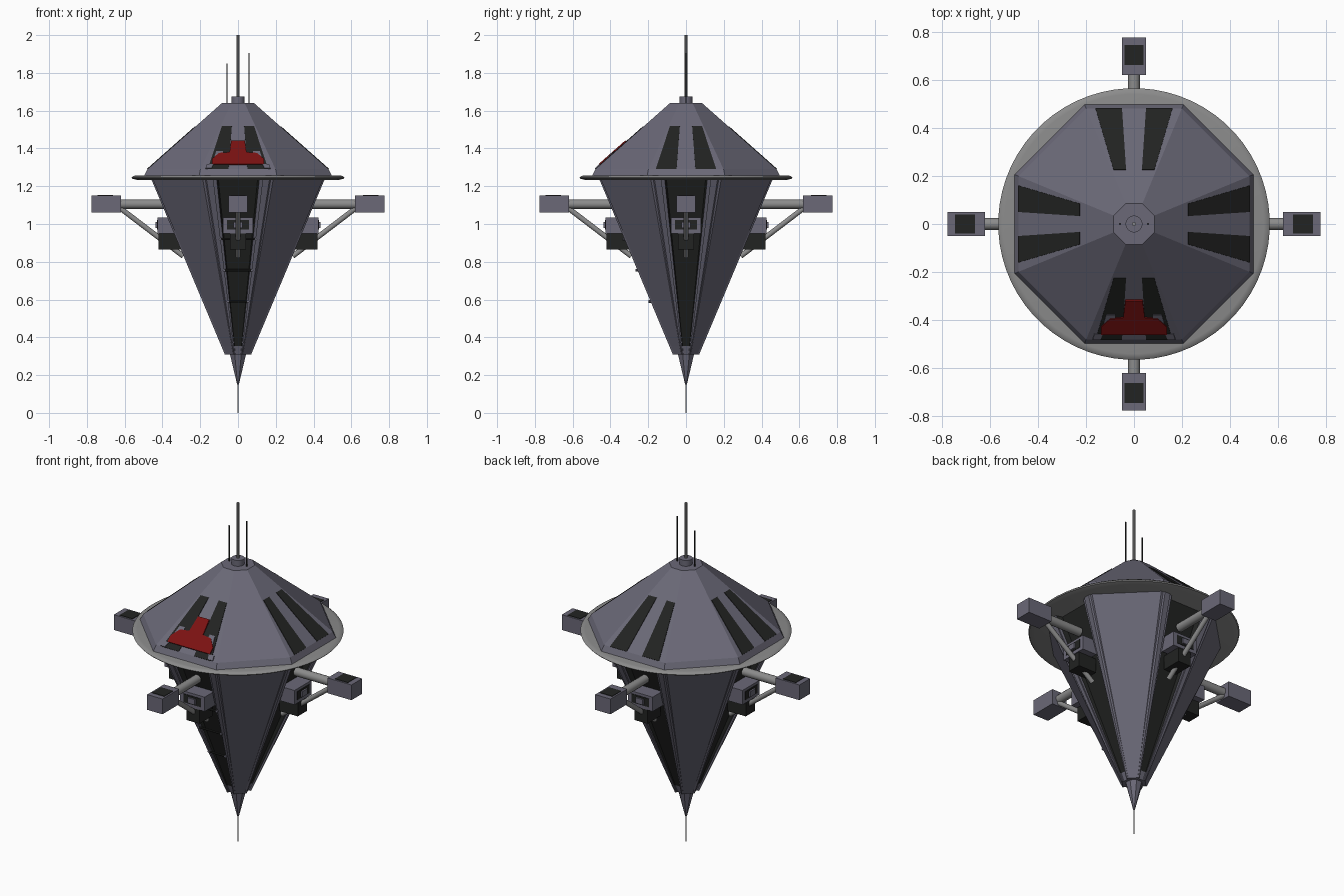
import bpy, bmesh, math
from mathutils import Matrix, Vector

if "Cube" in bpy.data.objects:
    bpy.data.objects.remove(bpy.data.objects["Cube"])


def material(name, rgb):
    m = bpy.data.materials.new(name)
    m.diffuse_color = (*rgb, 1)
    m.use_nodes = True
    m.node_tree.nodes["Principled BSDF"].inputs["Base Color"].default_value = m.diffuse_color
    return m


HULL = material("slate hull", (0.145, 0.14, 0.185))
DARK = material("dark recess", (0.016, 0.017, 0.016))
GREY = material("pale metal", (0.26, 0.26, 0.26))
RED = material("deep red", (0.2, 0.006, 0.006))


def mesh(name, verts, faces, mats, side=0, smooth=False, dark=None):
    """Make an object; side turns a front-facing part to another quarter."""
    bm = bmesh.new()
    vs = [bm.verts.new(v) for v in verts]
    for i, f in enumerate(faces):
        face = bm.faces.new([vs[j] for j in f])
        face.smooth = smooth
        if dark and dark(i):
            face.material_index = 1
    bmesh.ops.recalc_face_normals(bm, faces=bm.faces)
    bm.transform(Matrix.Rotation(side * math.pi / 2, 4, 'Z'))
    me = bpy.data.meshes.new(name)
    bm.to_mesh(me)
    bm.free()
    for m in mats:
        me.materials.append(m)
    ob = bpy.data.objects.new(name, me)
    bpy.context.collection.objects.link(ob)
    if smooth:
        me.set_sharp_from_angle(angle=math.radians(35))
    return ob


def loft(name, rings, mats, **kw):
    """Skin a stack of equal rings and cap both ends."""
    n = len(rings[0])
    verts = [p for r in rings for p in r]
    faces = [(k * n + i, k * n + (i + 1) % n, (k + 1) * n + (i + 1) % n, (k + 1) * n + i)
             for k in range(len(rings) - 1) for i in range(n)]
    faces += [tuple(range(n)), tuple(range(len(verts) - n, len(verts)))]
    return mesh(name, verts, faces, mats, **kw)


def lathe(name, profile, mat, n, x=0, smooth=False):
    rings = [[(x + r * math.cos(2 * math.pi * (i + .5) / n),
               r * math.sin(2 * math.pi * (i + .5) / n), z) for i in range(n)]
             for r, z in profile]
    return loft(name, rings, [mat], smooth=smooth)


def box(name, t, r, z, mat, side):
    """Box spanning -t..t sideways, r outward and z upward."""
    rings = [[(-t, -r[0], h), (t, -r[0], h), (t, -r[1], h), (-t, -r[1], h)] for h in z]
    return loft(name, rings, [mat], side=side)


def tube(name, a, b, radius, mat, side, n=14):
    a, b = Vector(a), Vector(b)
    q = (b - a).to_track_quat('Z', 'Y')
    rings = [[p + q @ Vector((radius * math.cos(2 * math.pi * i / n),
                              radius * math.sin(2 * math.pi * i / n), 0))
              for i in range(n)] for p in (a, b)]
    return loft(name, rings, [mat], side=side, smooth=True)


def roof_plate(name, outline, mat, side, lift=.003):
    """Thin plate lying on a sloping roof face; outline is (sideways, outward)."""
    rings = [[(t, -r - h * .66, 1.64 - (r - .085) * .886 + h * .75) for t, r in outline]
             for h in (-.003, lift)]
    return loft(name, rings, [mat], side=side)


# Roof, rim and spires
K = 1 / math.cos(math.pi / 8)
lathe("roof", [(.5 * K, 1.25), (.48 * K, 1.29), (.085 * K, 1.64)], HULL, 8)
lathe("rim", [(.53, 1.232), (.56, 1.24), (.565, 1.246), (.555, 1.254), (.54, 1.257)],
      GREY, 64, smooth=True)
lathe("mast_collar", [(.035, 1.63), (.035, 1.675)], HULL, 16, smooth=True)
lathe("mast", [(.008, 1.66), (.008, 2.0)], GREY, 10, smooth=True)
for x, top in ((-.058, 1.85), (.058, 1.905)):
    lathe("side_aerial", [(.004, 1.63), (.004, top)], DARK, 8, x=x)

# Tapered hull: octagon with a sunken channel in each cardinal face
section = []
for k in range(4):
    rot = Matrix.Rotation(k * math.pi / 2, 3, 'Z')
    for t, r in ((-.414, 1), (-.25, 1), (-.23, .92), (.23, .92), (.25, 1), (.414, 1)):
        section.append(rot @ Vector((t, -r, 0)))
levels = ((.062, .31), (.08, .355), (.45, 1.235))
loft("hull", [[(p.x * a, p.y * a, z) for p in section] for a, z in levels],
     [HULL, DARK], dark=lambda i: 24 <= i < 48 and i % 6 in (1, 2, 3))
lathe("tip", [(.06, .36), (.046, .31), (.005, .15)], HULL, 8)
lathe("needle", [(.004, 0), (.004, .16)], GREY, 8)


def hull_r(z):
    return .062 + (z - .31) * .4195


# Raised edge strips beside each channel
for side in range(4):
    for s in (-1, 1):
        rings = []
        for z in (.31, 1.235):
            a = hull_r(z)
            rings.append([(s * a * .40, -a * .98, z), (s * a * .29, -a * .98, z),
                          (s * a * .29, -a - .008, z), (s * a * .37, -a - .008, z)])
        loft("channel_rib", rings, [HULL], side=side)

# Four outriggers
for side in range(4):
    tube("arm", (0, -.38, 1.105), (0, -.63, 1.105), .025, GREY, side)
    tube("brace", (0, -.625, 1.085), (0, -.29, .83), .014, GREY, side)
    box("pod", .05, (.62, .776), (1.06, 1.15), HULL, side)
    box("pod_panel", .04, (.662, .745), (1.147, 1.153), DARK, side)
    # Bracket with a dark opening and a block slung beneath it
    box("bracket", .08, (.33, .425), (.95, 1.035), HULL, side)
    box("bracket_opening", .057, (.422, .428), (.97, 1.02), DARK, side)
    box("bracket_core", .024, (.42, .438), (.978, 1.01), HULL, side)
    box("hanging_block", .042, (.3, .42), (.866, .95), DARK, side)

# Rungs across the front channel
for z in (.92, .755, .59):
    w, r = hull_r(z) * .30, hull_r(z) + .012
    tube("rung", (-w, -r, z), (w, -r, z), .006, DARK, 0, 8)
    for s in (-1, 1):
        tube("rung_post", (s * w, -r - .006, z), (s * w, -r + .04, z), .007, HULL, 0, 8)

# Roof windows in pairs, with a red emblem plate on the front face
for side in range(4):
    for s in (-1, 1):
        roof_plate("roof_window", [(s * .033, .225), (s * .085, .225),
                                   (s * .16, .48), (s * .05, .48)], DARK, side)
half = [(.036, .315), (.045, .385), (.1, .39), (.138, .425), (.138, .455)]
roof_plate("red_plate", half + [(-t, r) for t, r in reversed(half)], RED, 0, .009)
for s in (-1, 1):
    roof_plate("plate_clip", [(s * .08, .375), (s * .115, .375),
                              (s * .125, .41), (s * .08, .41)], HULL, 0, .006)
    roof_plate("window_end", [(s * .13, .455), (s * .165, .455),
                              (s * .172, .478), (s * .14, .478)], HULL, 0, .006)
